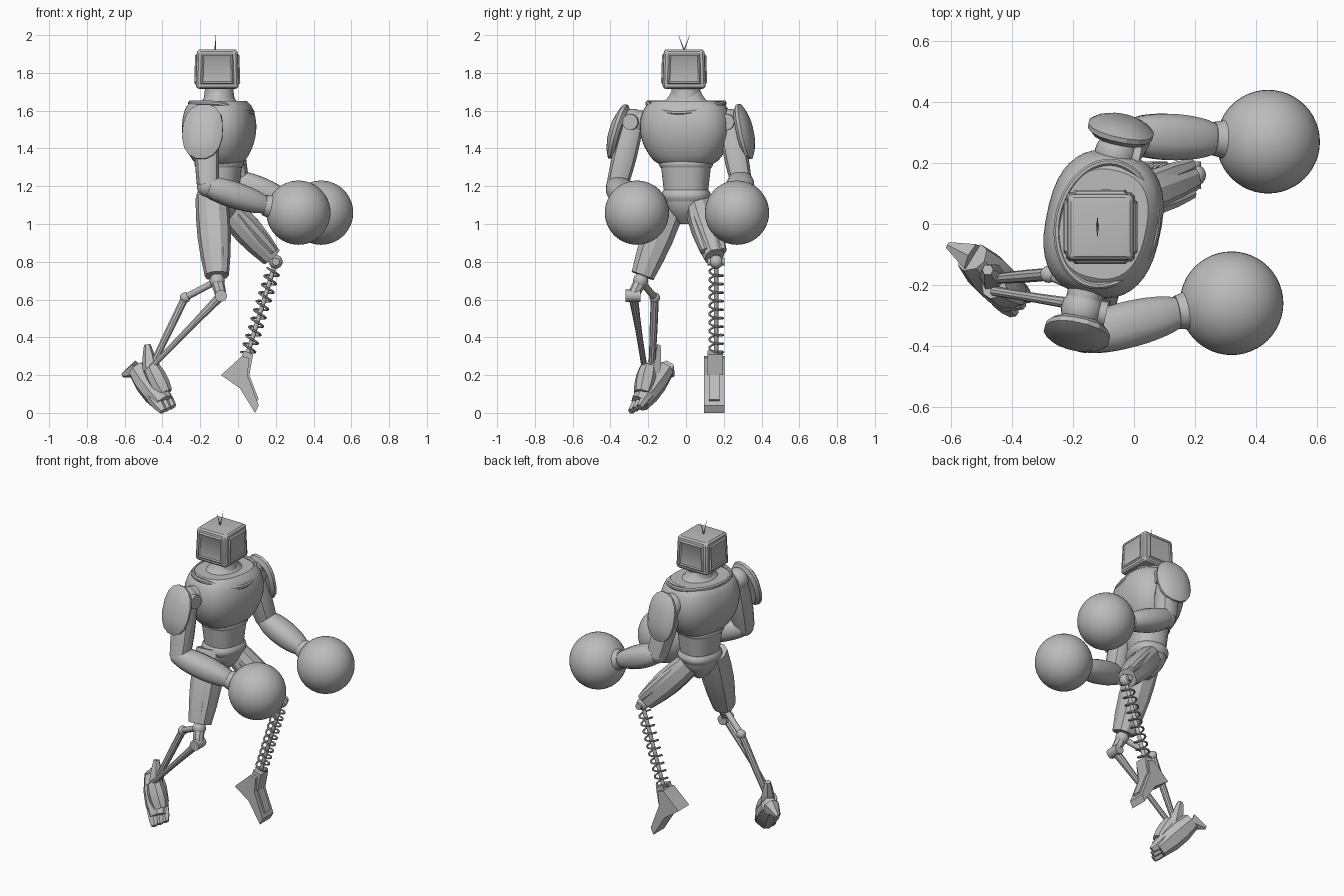
import bpy, bmesh, math
from mathutils import Vector

if "Cube" in bpy.data.objects:
    bpy.data.objects.remove(bpy.data.objects["Cube"])

grey = bpy.data.materials.new("plain grey")
grey.use_nodes = True
GREY = (0.5, 0.5, 0.5, 1)
grey.diffuse_color = GREY
grey.node_tree.nodes["Principled BSDF"].inputs["Base Color"].default_value = GREY

X, Y, Z = Vector((1, 0, 0)), Vector((0, 1, 0)), Vector((0, 0, 1))
# Body frame, turned slightly about the vertical
YAW = math.radians(-12)
FORWARD = X * math.cos(YAW) + Y * math.sin(YAW)
ASIDE = Z.cross(FORWARD)
CORE = X * -0.1


def at(x, y, z):
    return Vector((x, y, z))


def finish(name, bm, angle=35):
    bmesh.ops.recalc_face_normals(bm, faces=bm.faces)
    mesh = bpy.data.meshes.new(name)
    bm.to_mesh(mesh)
    bm.free()
    mesh.materials.append(grey)
    part = bpy.data.objects.new(name, mesh)
    bpy.context.collection.objects.link(part)
    bpy.ops.object.select_all(action="DESELECT")
    part.select_set(True)
    bpy.context.view_layer.objects.active = part
    bpy.ops.object.shade_smooth_by_angle(angle=math.radians(angle))


def loft(name, rings, sides=24, power=2, up=Z, axes=None, closed=False, angle=35):
    """Skin superellipse rings of (centre, half width, half height) along a path."""
    bm = bmesh.new()
    loops = []
    count = len(rings)
    for i, (centre, width, height) in enumerate(rings):
        if axes:
            across, rise = axes
        else:
            before = i - 1 if closed else max(i - 1, 0)
            after = (i + 1) % count if closed else min(i + 1, count - 1)
            along = (rings[after][0] - rings[before][0]).normalized()
            across = along.cross(up).normalized()
            rise = across.cross(along)
        loop = []
        for k in range(sides):
            turn = math.tau * (k + 0.5) / sides
            c, s = math.cos(turn), math.sin(turn)
            c = math.copysign(abs(c) ** (2 / power), c)
            s = math.copysign(abs(s) ** (2 / power), s)
            loop.append(bm.verts.new(centre + across * c * width + rise * s * height))
        loops.append(loop)
    if closed:
        loops.append(loops[0])
    else:
        bm.faces.new(loops[0])
        bm.faces.new(loops[-1])
    for low, high in zip(loops, loops[1:]):
        for k in range(sides):
            m = (k + 1) % sides
            bm.faces.new((low[k], low[m], high[m], high[k]))
    finish(name, bm, angle)


def limb(name, start, end, first, last, bulge=0, flat=1, steps=10, ease=1, **options):
    """Taper between two points, swelling or pinching in the middle."""
    rings = []
    for i in range(steps + 1):
        t = i / steps
        r = first + (last - first) * t + bulge * max(math.sin(math.pi * t), 0) ** ease
        rings.append((start.lerp(end, t), r, r * flat))
    loft(name, rings, **options)


def rod(name, start, end, first, last=None, sides=12):
    limb(name, start, end, first, last or first, steps=1, sides=sides, up=at(0.3, 1, 0.1))


def block(name, start, end, first, last, bulge=0, flat=1, up=Z, sides=8, steps=3):
    """Faceted armour piece."""
    limb(name, start, end, first, last, bulge, flat, steps, sides=sides, power=2.4, up=up, angle=15)


def ball(name, centre, radius, segments=24):
    bm = bmesh.new()
    bmesh.ops.create_uvsphere(bm, u_segments=segments, v_segments=segments // 2, radius=radius)
    bmesh.ops.translate(bm, verts=bm.verts, vec=centre)
    finish(name, bm)


def plate(name, outline, middle, half):
    """Extrude an x-z outline across y."""
    bm = bmesh.new()
    face = bm.faces.new([bm.verts.new((x, middle - half, z)) for x, z in outline])
    grown = bmesh.ops.extrude_face_region(bm, geom=[face])["geom"]
    moved = [g for g in grown if isinstance(g, bmesh.types.BMVert)]
    bmesh.ops.translate(bm, verts=moved, vec=Y * half * 2)
    finish(name, bm, 10)


# Torso, from the hips up
def trunk(name, bottom, top, first, last, bulge=0, flat=0.9, power=2.4, ease=1):
    limb(name, CORE + Z * bottom, CORE + Z * top, first, last, bulge, flat, 14, ease,
         sides=40, power=power, axes=(ASIDE, FORWARD))


trunk("pelvis", 1, 1.14, 0.03, 0.12, 0.02)
trunk("belt", 1.12, 1.18, 0.118, 0.118, 0.012)
trunk("abdomen", 1.17, 1.34, 0.115, 0.135)
trunk("waist_trim", 1.3, 1.33, 0.135, 0.14, 0.004)
trunk("chest", 1.31, 1.65, 0.13, 0.18, 0.085, 0.78, 2.5, 0.6)
trunk("collar", 1.6, 1.7, 0.19, 0.08, -0.02, 0.8, 2)
trunk("neck", 1.6, 1.74, 0.1, 0.074, -0.006, 1, 2)

# Neckline rim, dipping at the front
rim = []
for k in range(48):
    turn = math.tau * k / 48
    front = math.cos(turn)
    height = 1.64 - 0.05 * max(front, 0) ** 2
    reach = 0.15 + 0.025 * max(front, 0)
    rim.append((CORE + FORWARD * front * reach + ASIDE * math.sin(turn) * 0.205 + Z * height, 0.012, 0.014))
loft("neckline_rim", rim, sides=8, closed=True)

# Head: rounded box with raised, sunken-centred panels
bm = bmesh.new()
bmesh.ops.create_cube(bm, size=1)
for vert in bm.verts:
    narrow = 0.94 if vert.co.z > 0 else 1
    x, y, z = vert.co
    vert.co = (x * 0.23 * narrow - 0.11, y * 0.23 * narrow - 0.01, z * 0.21 + 1.82)
bmesh.ops.bevel(bm, geom=bm.edges[:], offset=0.025, segments=3, affect="EDGES", profile=0.6)
bm.normal_update()
panels = [f for f in bm.faces if abs(f.normal.z) < 0.3 and f.calc_area() > 0.02]
for depth in (0.008, -0.005):
    bmesh.ops.inset_individual(bm, faces=panels, thickness=0.01, depth=depth)
finish("head", bm)
for side, label in ((-1, "right"), (1, "left")):
    root = at(-0.12, -0.01, 1.92)
    limb(label + "_antenna", root, root + at(0, side * 0.03, 0.08), 0.004, 0.001, sides=6, up=X)


# Arms: shoulder, upper arm, forearm, ball hand and shoulder shield
def arm(label, side, shoulder, elbow, wrist, hand, lean):
    outward = ASIDE * side
    rod(label + "_shoulder_axle", shoulder - outward * 0.09, shoulder, 0.06)
    ball(label + "_shoulder", shoulder, 0.07)
    rod(label + "_shoulder_disc", shoulder, shoulder + FORWARD * 0.08, 0.042, sides=24)
    limb(label + "_upper_arm", shoulder, elbow, 0.058, 0.058, 0.008, sides=12, power=2.6, up=X)
    ball(label + "_elbow", elbow, 0.058)
    limb(label + "_forearm", elbow, wrist, 0.06, 0.052, 0.022, 0.9, ease=0.7, sides=12, power=2.4)
    limb(label + "_hand_neck", wrist, wrist.lerp(hand, 0.65), 0.055, 0.14, -0.02, sides=32, angle=60)
    ball(label + "_hand", hand, 0.17, 48)
    rise = (Z - outward * lean).normalized()
    thick = rise.cross(FORWARD) * side
    middle = shoulder + outward * 0.085 - Z * 0.05
    limb(label + "_shoulder_shield", middle - thick * 0.03, middle + thick * 0.035, 0.09, 0.05, 0.04, 1.38,
         steps=4, sides=16, power=2.3, axes=(FORWARD, rise), angle=25)


arm("right", -1, at(-0.17, -0.28, 1.54), at(-0.16, -0.365, 1.2), at(0.14, -0.29, 1.1), at(0.32, -0.26, 1.06), 0.3)
arm("left", 1, at(-0.06, 0.23, 1.54), at(0, 0.29, 1.23), at(0.26, 0.28, 1.12), at(0.44, 0.27, 1.06), 0.22)

# Left leg: faceted thigh, spring shin, wedge foot
hip, knee, ankle = at(-0.07, 0.06, 1.1), at(0.2, 0.16, 0.8), at(0.05, 0.16, 0.31)
block("left_thigh", hip, hip.lerp(knee, 0.91), 0.065, 0.052, 0.015, 1.1, sides=10, steps=4)
for side in (-1, 1):
    shift = at(0.02, side * 0.045, 0.02)
    block("left_thigh_panel", hip.lerp(knee, 0.2) + shift, hip.lerp(knee, 0.88) + shift, 0.025, 0.022, 0.01)
ball("left_knee", knee, 0.036)
rod("left_knee_pin", knee - Y * 0.045, knee + Y * 0.045, 0.02)
rod("spring_core", knee, ankle, 0.012)
axis = (knee - ankle).normalized()
sideways = axis.cross(Y)
TURNS, STEPS = 10, 18
coil = []
for k in range(TURNS * STEPS):
    turn = math.tau * k / STEPS
    swing = sideways * math.cos(turn) + Y * math.sin(turn)
    coil.append((ankle.lerp(knee, 0.92 * k / TURNS / STEPS) + swing * 0.036, 0.006, 0.006))
loft("spring", coil, sides=6, up=axis)
plate("left_foot", [(0.02, 0.3), (0.06, 0.29), (0.05, 0.2), (0.11, 0.04), (0.09, 0), (0.01, 0.13), (-0.09, 0.2)],
      0.15, 0.055)
plate("left_ankle", [(0.03, 0.33), (0.08, 0.31), (0.06, 0.2), (0, 0.24)], 0.155, 0.04)
plate("left_foot_ridge", [(0.06, 0.28), (0.06, 0.2), (0.11, 0.07), (0.08, 0.05), (0.02, 0.2)], 0.15, 0.028)

# Right leg: faceted thigh with panels, jointed twin-rod shin
hip, knee, pivot = at(-0.14, -0.07, 1.14), at(-0.11, -0.24, 0.7), at(-0.09, -0.28, 0.62)
rear, ankle = at(-0.28, -0.165, 0.61), at(-0.46, -0.18, 0.24)
block("right_thigh", hip, hip.lerp(knee, 0.94), 0.085, 0.064, 0.014, 1, up=X, sides=10, steps=4)
for shift in (at(0.02, -0.03, 0), at(0.025, 0.02, 0)):
    block("right_thigh_panel", hip.lerp(knee, 0.2) + shift, hip.lerp(knee, 0.9) + shift, 0.04, 0.03, 0.015, up=X)
ball("right_knee", knee, 0.04)
rod("right_knee_block", knee, pivot, 0.035, 0.03, sides=8)
rod("right_knee_pin", pivot - Y * 0.04, pivot + Y * 0.04, 0.032)
rod("right_knee_link", knee, rear, 0.018)
ball("right_rear_joint", rear, 0.028)
limb("rear_shin_rod", rear, ankle, 0.021, 0.016, 0.002, sides=10, up=Y)
limb("front_shin_rod", pivot, ankle - Y * 0.04, 0.026, 0.016, -0.004, sides=10, up=Y)

# Right foot: faceted blocks running down from heel to toes
heel, toe = at(-0.53, -0.11, 0.23), at(-0.37, -0.27, 0.02)
lean = at(0.6, 0.3, 0.7)
block("right_foot", heel, heel.lerp(toe, 0.85), 0.05, 0.05, 0.016, 1.1, up=lean)
block("right_instep", ankle - Y * 0.02, heel.lerp(toe, 0.75) + at(0.02, 0, 0.03), 0.045, 0.045, 0.01, up=lean)
block("right_ankle_guard", ankle - Z * 0.04, at(-0.48, -0.15, 0.36), 0.045, 0.018, 0.005, up=X, sides=6)
block("right_heel_spur", heel, at(-0.61, -0.07, 0.2), 0.05, 0.012, sides=6)
for i in (-1, 0, 1):
    shift = at(0.55, 0.5, 0.25) * i * 0.045
    block("right_toe", heel.lerp(toe, 0.6) + shift, toe + shift, 0.025, 0.016, 0.006, 1.3, up=lean, sides=6)
